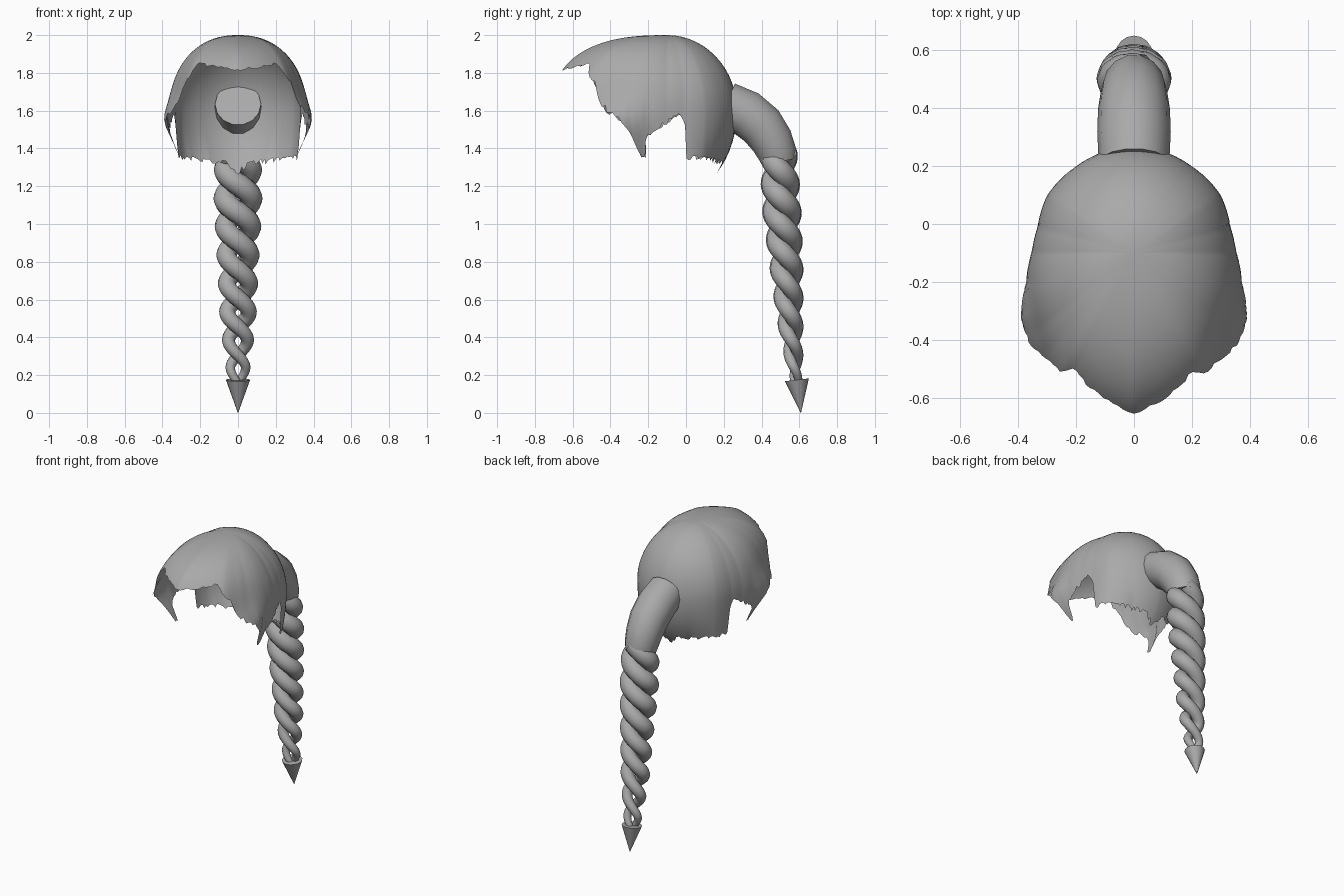
import bpy, bmesh, math, random
from mathutils import Vector

if "Cube" in bpy.data.objects:
    bpy.data.objects.remove(bpy.data.objects["Cube"])

random.seed(4)
grey = bpy.data.materials.new("grey")
grey.diffuse_color = (0.4, 0.4, 0.4, 1)
grey.use_nodes = True
grey.node_tree.nodes["Principled BSDF"].inputs["Base Color"].default_value = grey.diffuse_color


def lerp(table, x, col=1):
    """Linear lookup in a table sorted by its first column."""
    if x <= table[0][0]:
        return table[0][col]
    for a, b in zip(table, table[1:]):
        if x <= b[0]:
            return a[col] + (b[col] - a[col]) * (x - a[0]) / (b[0] - a[0])
    return table[-1][col]


def finish(name, bm, angle=40):
    mesh = bpy.data.meshes.new(name)
    bm.to_mesh(mesh)
    bm.free()
    obj = bpy.data.objects.new(name, mesh)
    bpy.context.collection.objects.link(obj)
    mesh.materials.append(grey)
    bpy.ops.object.select_all(action='DESELECT')
    obj.select_set(True)
    bpy.context.view_layer.objects.active = obj
    bpy.ops.object.shade_smooth_by_angle(angle=math.radians(angle))
    return obj


def tube(name, points, radii, sides):
    """Capped tube swept along points, with a ring in each normal plane."""
    bm = bmesh.new()
    rings = []
    for i, p in enumerate(points):
        d = (points[min(i + 1, len(points) - 1)] - points[max(i - 1, 0)]).normalized()
        u = Vector((1, 0, 0))
        u = (u - d * u.dot(d)).normalized()
        v = d.cross(u)
        rings.append([bm.verts.new(p + radii[i] * (u * math.cos(k * math.tau / sides)
                                                   + v * math.sin(k * math.tau / sides)))
                      for k in range(sides)])
    for a, b in zip(rings, rings[1:]):
        for k in range(sides):
            m = (k + 1) % sides
            bm.faces.new((a[k], a[m], b[m], b[k]))
    bm.faces.new(rings[0][::-1])
    bm.faces.new(rings[-1])
    return finish(name, bm)


# Hair cap: open dome around a pole, with a ragged hem
# angle from the front, radius
RADIUS = [(0, .61), (12, .575), (27, .53), (31, .52), (41, .465), (51, .425),
          (60, .405), (75, .375), (90, .352), (105, .345), (124, .36), (146, .36), (180, .37)]
# angle from the front, hem height
HEM = [(0, 1.815), (12, 1.83), (27, 1.85), (31, 1.80), (37, 1.74), (42, 1.64), (48, 1.6),
       (54, 1.57), (60, 1.52), (63, 1.47), (65, 1.36), (70, 1.36), (73, 1.47), (87, 1.53),
       (101, 1.58), (106, 1.52), (108, 1.35), (127, 1.35), (150, 1.33), (165, 1.33),
       (174, 1.30), (180, 1.27)]
# angle from the front, flare of the side locks, depth of the lower dome
FLARE = [(30, 0, .47), (50, .12, .47), (60, .12, .47), (75, .03, .47), (95, 0, .7),
         (112, 0, .85), (130, 0, .6), (150, 0, .47)]


def cap_point(deg, theta):
    a = abs(deg)
    n = 2 + 0.5 * max(0, math.cos(math.radians(a)))
    s, c = math.sin(theta), math.cos(theta)
    if c >= 0:
        s, c = s ** (2 / n), c ** (2 / n)
    z = 1.6 + c * (0.4 if c >= 0 else lerp(FLARE, a, 2))
    r = lerp(RADIUS, a) * s * (1 + lerp(FLARE, a) * math.exp(-((z - 1.55) / 0.11) ** 2))
    t = math.radians(deg)
    return r * math.sin(t), -0.1 - r * math.cos(t), z


def hem_theta(deg):
    a = abs(deg)
    rough = 0.006 if a < 28 else 0.014
    c = lerp(HEM, a) + random.uniform(-rough, rough) - 1.6
    if c >= 0:
        n = 2 + 0.5 * max(0, math.cos(math.radians(a)))
        return math.acos((c / 0.4) ** (n / 2))
    return math.acos(max(-1, c / lerp(FLARE, a, 2)))


bm = bmesh.new()
COLS, ROWS = 180, 22
pole = bm.verts.new((0, -0.1, 2))
cols = []
for i in range(COLS):
    deg = -180 + 360 * i / COLS
    end = hem_theta(deg)
    cols.append([bm.verts.new(cap_point(deg, end * j / ROWS)) for j in range(1, ROWS + 1)])
for i in range(COLS):
    a, b = cols[i], cols[(i + 1) % COLS]
    bm.faces.new((pole, a[0], b[0]))
    for j in range(ROWS - 1):
        bm.faces.new((a[j], a[j + 1], b[j + 1], b[j]))
finish("hair_cap", bm, 60)

# Ponytail base: bent tube leaving the back of the cap
PATH = [(.21, 1.635, .122), (.32, 1.585, .127), (.40, 1.52, .124), (.455, 1.44, .115),
        (.485, 1.37, .105), (.492, 1.33, .095)]
tube("ponytail_base", [Vector((0, y, z)) for y, z, r in PATH], [p[2] for p in PATH], 14)

# Braid: two strands wound round each other, thinning downwards
# height, centre y, strand radius, winding half-width in x, in y
BRAID = [(.16, .585, .02, .028, .012), (.25, .575, .026, .043, .02), (.5, .55, .042, .056, .03),
         (.8, .53, .052, .06, .04), (1.1, .505, .06, .07, .046), (1.38, .49, .06, .066, .04)]
STEPS = 130
for side, offset in (("left", 0), ("right", math.pi)):
    pts, radii = [], []
    for i in range(STEPS + 1):
        z = 1.38 - (1.38 - 0.16) * i / STEPS
        phi = offset - math.pi * (z - 0.23) / 0.151
        pts.append(Vector((lerp(BRAID, z, 3) * math.cos(phi),
                           lerp(BRAID, z) + lerp(BRAID, z, 4) * math.sin(phi), z)))
        radii.append(lerp(BRAID, z, 2))
    tube("braid_strand_" + side, pts, radii, 12)

# Pointed tip: slightly tilted cone
tube("braid_tip", [Vector((0, .587, .175)), Vector((0, .608, 0))], [.064, .001], 16)
